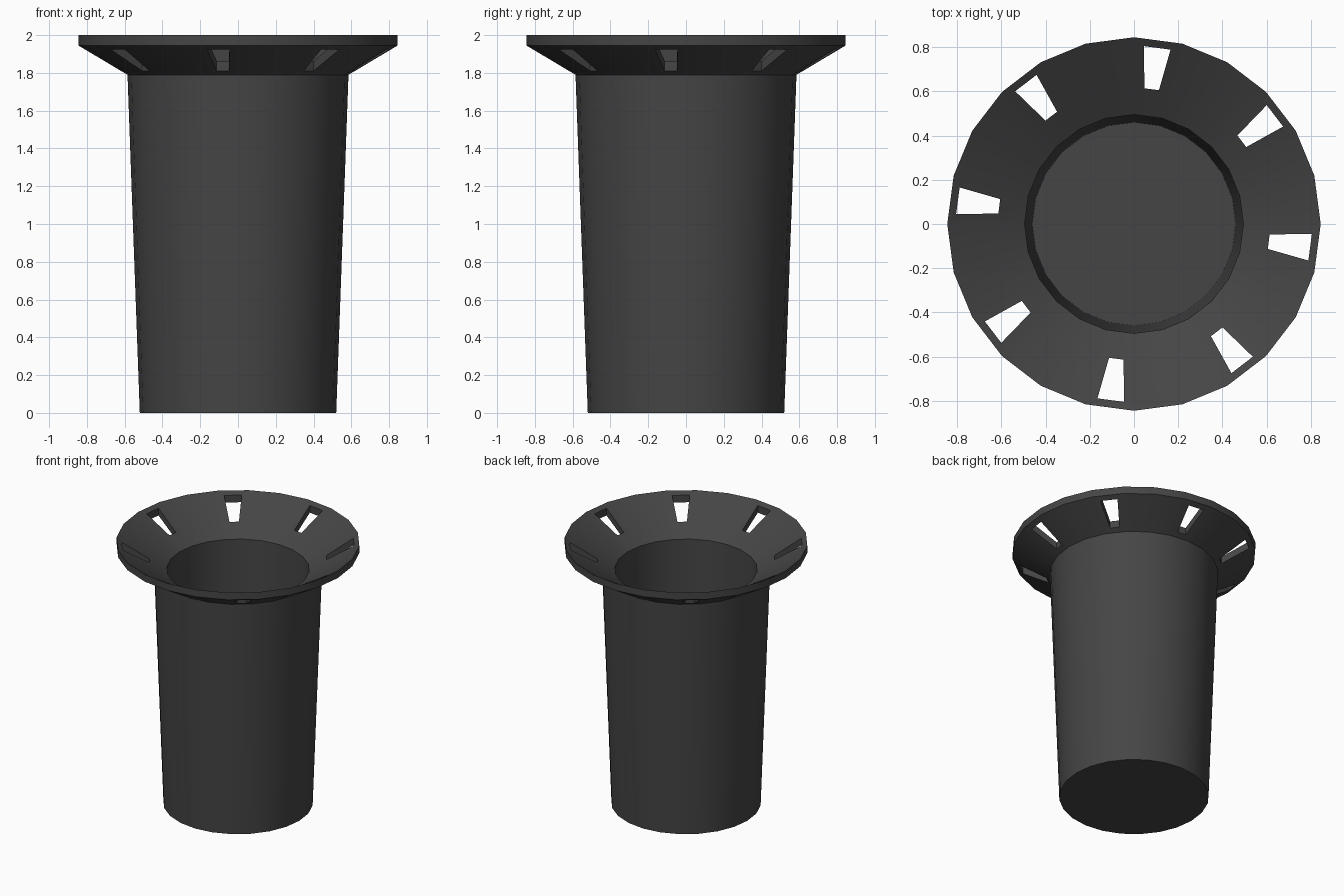
import bpy, bmesh, math
from mathutils import Vector

if "Cube" in bpy.data.objects:
    bpy.data.objects.remove(bpy.data.objects["Cube"])

SIDES = 24
STEP = 2 * math.pi / SIDES
COS_HALF = math.cos(STEP / 2)

# Closed radial profile (radius, height): outside upwards, then inside down to the floor
PROFILE = [(0.52, 0.0), (0.585, 1.79), (0.845, 1.945), (0.845, 2.0), (0.495, 1.788), (0.46, 0.06)]
OUTER_FLARE, INNER_FLARE = 1, 3        # profile spans pierced by the slots
# Slot corners on a flare facet: (distance from axis, sideways offset)
SLOT = [(0.615, -0.033), (0.615, 0.033), (0.804, 0.061), (0.804, -0.061)]

bm = bmesh.new()
rings = [[bm.verts.new((r * math.cos(i * STEP), r * math.sin(i * STEP), z)) for i in range(SIDES)]
         for r, z in PROFILE]


def slot_loop(span, angle):
    """Four slot corners lying in the facet of the given flare span."""
    (r0, z0), (r1, z1) = PROFILE[span], PROFILE[span + 1]
    radial = Vector((math.cos(angle), math.sin(angle), 0))
    side = Vector((-math.sin(angle), math.cos(angle), 0))
    loop = []
    for d, s in SLOT:
        t = (d / COS_HALF - r0) / (r1 - r0)
        loop.append(bm.verts.new(radial * d + side * s + Vector((0, 0, z0 + t * (z1 - z0)))))
    return loop


def bridge(a, b):
    for k in range(4):
        n = (k + 1) % 4
        bm.faces.new((a[k], a[n], b[n], b[k]))


# Walls and flared rim, with a slot through every third flare facet
for i in range(SIDES):
    j = (i + 1) % SIDES
    slotted = i % 3 == 2
    holes = {}
    for s in range(len(PROFILE) - 1):
        lo, hi = rings[s], rings[s + 1]
        if slotted and s in (OUTER_FLARE, INNER_FLARE):
            hole = slot_loop(s, (i + 0.5) * STEP)
            near, far = (lo, hi) if s == OUTER_FLARE else (hi, lo)
            bridge([near[i], near[j], far[j], far[i]], hole)
            holes[s] = hole
        else:
            bm.faces.new((lo[i], lo[j], hi[j], hi[i]))
    if slotted:
        bridge(holes[OUTER_FLARE], holes[INNER_FLARE])

# Underside and inner floor
bm.faces.new(rings[0])
bm.faces.new(rings[-1])
bmesh.ops.recalc_face_normals(bm, faces=bm.faces)

mesh = bpy.data.meshes.new("flared_container")
bm.to_mesh(mesh)
bm.free()
container = bpy.data.objects.new("flared_container", mesh)
bpy.context.collection.objects.link(container)

# Dark plastic
mat = bpy.data.materials.new("dark_plastic")
mat.diffuse_color = (0.06, 0.06, 0.06, 1)
mat.use_nodes = True
mat.node_tree.nodes["Principled BSDF"].inputs["Base Color"].default_value = mat.diffuse_color
mesh.materials.append(mat)

bpy.context.view_layer.objects.active = container
container.select_set(True)
bpy.ops.object.shade_smooth_by_angle(angle=math.radians(25))
